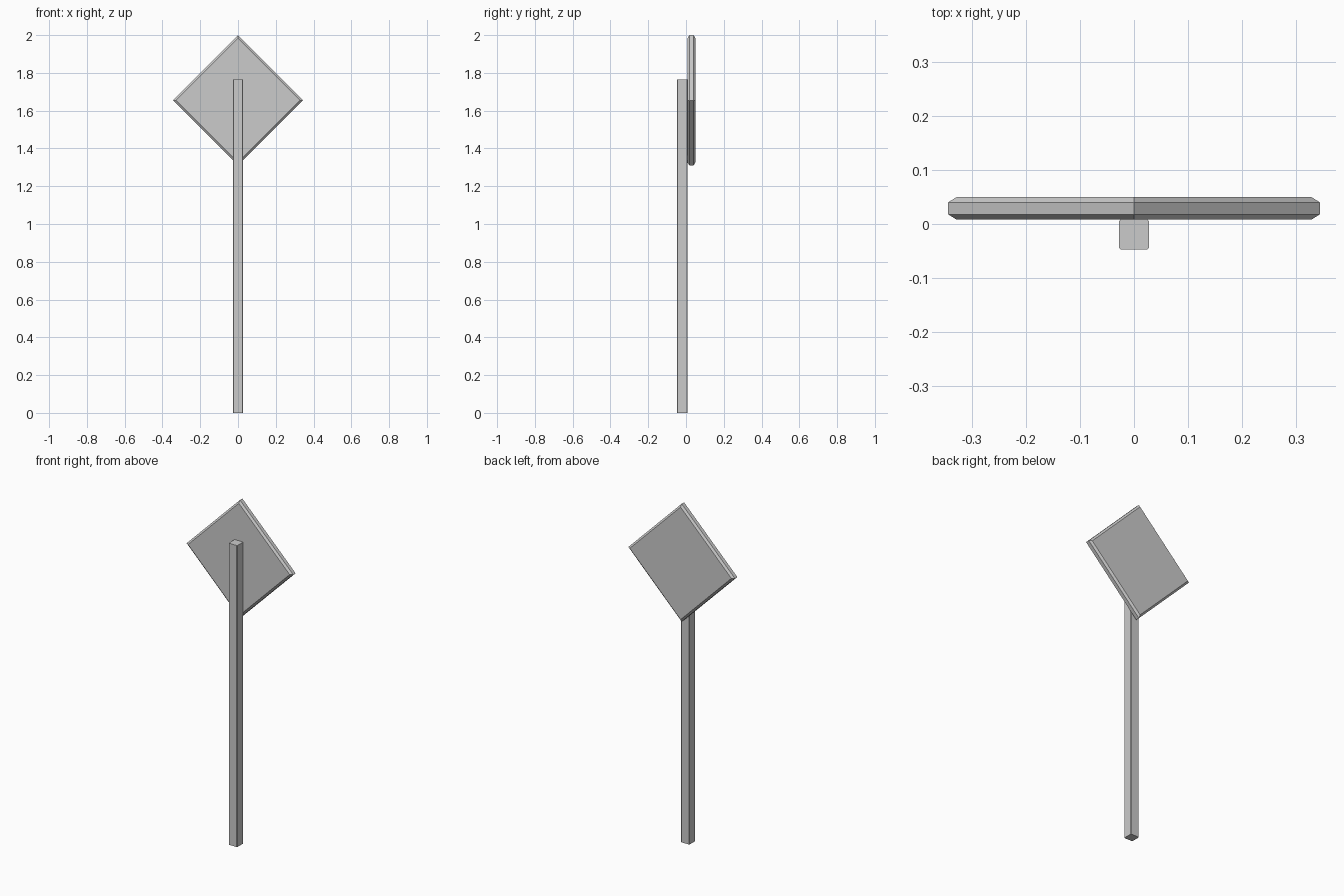
import bpy, bmesh
from math import sqrt

if "Cube" in bpy.data.objects:
    bpy.data.objects.remove(bpy.data.objects["Cube"])


def make_object(name, bm):
    bmesh.ops.recalc_face_normals(bm, faces=bm.faces)
    mesh = bpy.data.meshes.new(name)
    bm.to_mesh(mesh)
    bm.free()
    obj = bpy.data.objects.new(name, mesh)
    bpy.context.collection.objects.link(obj)
    return obj


def loft(name, rings):
    """Closed solid through a series of equal-length rings."""
    bm = bmesh.new()
    loops = [[bm.verts.new(p) for p in ring] for ring in rings]
    n = len(loops[0])
    for a, b in zip(loops, loops[1:]):
        for i in range(n):
            j = (i + 1) % n
            bm.faces.new((a[i], a[j], b[j], b[i]))
    bm.faces.new(loops[0])
    bm.faces.new(loops[-1])
    return make_object(name, bm)


# Diamond sign panel with chamfered front and back rims
def diamond(y, r, cz=1.655):
    return [(r, y, cz), (0, y, cz + r), (-r, y, cz), (0, y, cz - r)]


loft("sign_panel", [diamond(0.008, 0.329), diamond(0.018, 0.345),
                    diamond(0.040, 0.345), diamond(0.050, 0.329)])


# Square post with slightly chamfered vertical corners
def post_ring(z, h=0.0275, c=0.003, cy=-0.0195):
    k = h - c
    pts = [(h, -k), (h, k), (k, h), (-k, h), (-h, k), (-h, -k), (-k, -h), (k, -h)]
    return [(x, y + cy, z) for x, y in pts]


loft("post", [post_ring(0), post_ring(1.765)])
